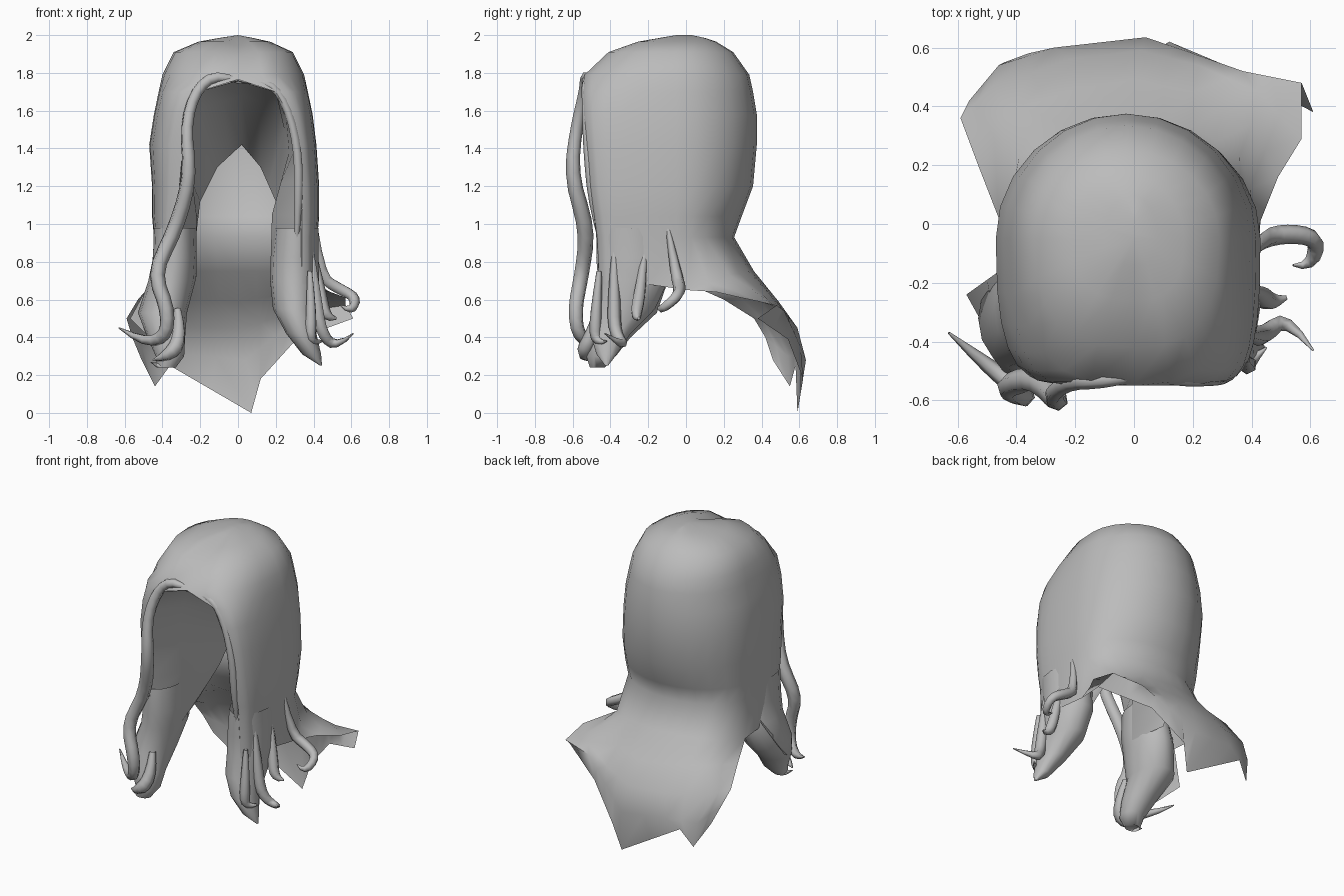
import bpy, bmesh, math

mat = bpy.data.materials.new("hair grey")
mat.diffuse_color = (0.5, 0.5, 0.5, 1)


def finish(name, mesh, angle=70):
    ob = bpy.data.objects.new(name, mesh)
    bpy.context.collection.objects.link(ob)
    mesh.materials.clear()
    mesh.materials.append(mat)
    bpy.ops.object.select_all(action='DESELECT')
    ob.select_set(True)
    bpy.context.view_layer.objects.active = ob
    bpy.ops.object.shade_smooth_by_angle(angle=math.radians(angle))
    return ob


def skin(name, rows, keep=lambda r, c: True):
    """Bridge equal-length rows of points into one sheet."""
    bm = bmesh.new()
    grid = [[bm.verts.new(p) for p in row] for row in rows]
    for r in range(len(grid) - 1):
        for c in range(len(grid[r]) - 1):
            if keep(r, c):
                bm.faces.new((grid[r][c], grid[r + 1][c], grid[r + 1][c + 1], grid[r][c + 1]))
    bmesh.ops.remove_doubles(bm, verts=bm.verts, dist=0.0005)
    loose = [v for v in bm.verts if not v.link_faces]
    bmesh.ops.delete(bm, geom=loose, context='VERTS')
    bmesh.ops.recalc_face_normals(bm, faces=bm.faces)
    me = bpy.data.meshes.new(name)
    bm.to_mesh(me)
    bm.free()
    return finish(name, me)


def densify(row):
    out = [row[0]]
    for a, b in zip(row, row[1:]):
        out += [tuple((p + q) / 2 for p, q in zip(a, b)), b]
    return out


N, YM = 24, -0.05
A, B = N // 4, 3 * N // 4      # columns where the back cape starts and ends


def ring(z, xl, xr, yf, yb, el, er):
    """Open horizontal ring: left front edge, round the back, right front edge."""
    cx, pts = (xl + xr) / 2, []
    for i in range(N + 1):
        t = -1 + 2 * i / N
        a = abs(t) * math.pi
        s, c = abs(math.sin(a)), abs(math.cos(a))
        w, e = (xl, el) if t < 0 else (xr, er)
        if abs(t) <= 0.5:
            pts.append((cx + (w - cx) * s, YM + (yb - YM) * c, z))
        else:
            dip = 0.025 if abs(t) == 1 and el == er and z < 1.98 else 0   # parting
            pts.append((e + (w - e) * s ** 0.75, YM + (yf - YM) * c ** 0.75, z - dip))
    return pts


# Cap: z, left, right, front y, back y, left and right edge of the face opening
levels = [
    (2.00, 0, 0, YM, .03, 0, 0),
    (1.985, -.10, .08, -.14, .10, 0, 0),
    (1.965, -.21, .17, -.26, .16, 0, 0),
    (1.91, -.34, .29, -.42, .25, 0, 0),
    (1.79, -.40, .35, -.55, .335, 0, 0),
    (1.70, -.42, .37, -.55, .355, -.21, .20),
    (1.58, -.445, .395, -.545, .375, -.26, .27),
    (1.42, -.47, .415, -.53, .375, -.29, .31),
    (1.20, -.455, .43, -.51, .355, -.31, .33),
    (1.04, -.455, .43, -.485, .295, -.33, .34),
    (0.93, -.445, .42, -.47, .255, -.34, .34),
]
rings = [ring(*l) for l in levels]
last = len(rings) - 1

# Back cape: seven guide points per row, flaring out to ragged tips
cape = [
    [(-.46, .02, .68), (-.39, .23, .73), (-.21, .33, .75), (0, .36, .75), (.2, .33, .75), (.36, .23, .73), (.43, .01, .65)],
    [(-.53, .20, .60), (-.42, .38, .62), (-.2, .46, .60), (0, .49, .59), (.2, .45, .62), (.4, .34, .66), (.49, .16, .64)],
    [(-.59, .36, .50), (-.48, .47, .47), (-.22, .56, .45), (.02, .59, .45), (.22, .54, .51), (.42, .45, .58), (.57, .29, .61)],
    [(-.56, .42, .40), (-.46, .54, .30), (-.27, .60, .31), (.04, .635, .28), (.2, .58, .41), (.37, .52, .54), (.57, .48, .57)],
    [(-.51, .46, .28), (-.44, .55, .14), (-.36, .58, .25), (.07, .59, 0), (.12, .62, .18), (.31, .54, .39), (.61, .38, .50)],
]
# Cap and cape are one sheet; the sides only run one row below the neck
side = ring(.68, -.44, .42, -.46, .25, -.34, .34)
for k, guide in enumerate(cape):
    d = densify(guide)
    rings.append(side[:A] + d + side[B + 1:])
skin("hair_cap_and_cape", rings, lambda r, c: r <= last or A <= c < B)

# Inner lining: from the face opening back to an arch on the rear wall
opening = [(-.34, -.46, .76), (-.33, -.485, 1.04), (-.29, -.53, 1.42), (-.21, -.55, 1.70), (0, -.55, 1.76),
           (.20, -.55, 1.70), (.31, -.53, 1.42), (.34, -.485, 1.04), (.34, -.46, .76)]
tunnel = [(-.22, -.28, .72), (-.22, -.28, 1.05), (-.26, -.26, 1.38), (-.18, -.28, 1.62), (.02, -.28, 1.68),
          (.22, -.28, 1.62), (.27, -.26, 1.38), (.18, -.28, 1.05), (.17, -.28, .72)]
arch = [(-.28, -.05, .74), (-.22, .12, .95), (-.20, .24, 1.12), (-.11, .31, 1.30), (.02, .345, 1.42),
        (.12, .31, 1.30), (.20, .24, 1.12), (.20, .12, .95), (.26, -.05, .74)]
skin("inner_lining", [densify(r) for r in (opening, tunnel, arch)])


def lock(name, stations, sides=14):
    rows = []
    for x, y, z, rx, ry in stations:
        rows.append([(x + rx * math.cos(k * math.tau / sides), y + ry * math.sin(k * math.tau / sides), z)
                     for k in range(sides)])
        rows[-1].append(rows[-1][0])
    skin(name, rows)


# Heavy front locks: x, y, z, half width, half depth
lock("right_front_lock", [
    (.31, -.29, 0.98, .115, .185), (.30, -.28, .82, .125, .19),
    (.30, -.28, .7, .13, .19), (.30, -.33, .55, .115, .17), (.335, -.40, .42, .08, .11),
    (.39, -.42, .31, .05, .055), (.44, -.42, .25, .005, .008)])
lock("left_front_lock", [
    (-.335, -.29, 0.98, .11, .185), (-.335, -.29, .82, .115, .19),
    (-.35, -.28, .7, .125, .19), (-.40, -.32, .53, .13, .17), (-.38, -.41, .4, .10, .12),
    (-.36, -.45, .3, .075, .08), (-.38, -.47, .24, .05, .04), (-.46, -.48, .27, .006, .006)])


def strand(name, depth, points):
    """Tapered tube; the fourth value scales its thickness."""
    cu = bpy.data.curves.new(name + "_path", 'CURVE')
    cu.dimensions = '3D'
    cu.bevel_depth, cu.bevel_resolution, cu.resolution_u = depth, 1, 3
    sp = cu.splines.new('NURBS')
    sp.points.add(len(points) - 1)
    for p, (x, y, z, r) in zip(sp.points, points):
        p.co, p.radius = (x, y, z, 1), r
    sp.use_endpoint_u, sp.order_u = True, 3
    tmp = bpy.data.objects.new(name + "_path", cu)
    bpy.context.collection.objects.link(tmp)
    bpy.context.view_layer.update()
    me = bpy.data.meshes.new_from_object(tmp.evaluated_get(bpy.context.evaluated_depsgraph_get()))
    bpy.data.objects.remove(tmp)
    finish(name, me)


# Loose strands framing the face
strand("left_face_strand", .04, [
    (.02, -.52, 1.75, .3), (-.1, -.53, 1.80, .8), (-.22, -.53, 1.72, .8), (-.28, -.58, 1.52, .8),
    (-.25, -.61, 1.25, 1), (-.33, -.52, .97, 1.1), (-.45, -.55, .74, 1), (-.37, -.59, .55, 1),
    (-.38, -.57, .40, .9), (-.50, -.48, .37, .7), (-.63, -.37, .45, .1)])
strand("right_face_strand", .028, [
    (0, -.52, 1.75, .3), (.14, -.53, 1.77, .8), (.25, -.53, 1.66, .8), (.32, -.52, 1.4, .9),
    (.32, -.49, 1.1, 1), (.31, -.45, .9, .4)])

# Small curls low on the sides
strand("right_rear_curl", .033, [
    (.41, -.10, 1.0, .3), (.43, -.05, .72, 1), (.53, -.03, .66, 1), (.63, -.05, .61, .9),
    (.60, -.15, .53, .7), (.54, -.14, .57, .1)])
strand("right_middle_curl", .035, [
    (.40, -.22, .85, .4), (.43, -.24, .65, 1), (.46, -.27, .50, 1), (.52, -.25, .50, .2)])
strand("right_front_curl", .035, [
    (.39, -.38, .85, .4), (.41, -.38, .62, 1), (.44, -.38, .42, 1), (.52, -.31, .34, .7),
    (.61, -.43, .42, .1)])
strand("right_tip_curl", .035, [
    (.38, -.46, .75, .4), (.39, -.48, .5, 1), (.38, -.48, .36, .8), (.45, -.42, .38, .1)])
strand("left_tip_curl", .04, [
    (-.32, -.46, .55, .5), (-.30, -.50, .40, 1), (-.36, -.56, .30, 1), (-.45, -.50, .28, .1)])

# Flat flap sticking out on the left side
skin("left_side_flap", [
    [(-.43, -.14, .76), (-.43, -.30, .74)],
    [(-.50, -.19, .63), (-.47, -.34, .58)],
    [(-.57, -.24, .50), (-.47, -.42, .40)]])
